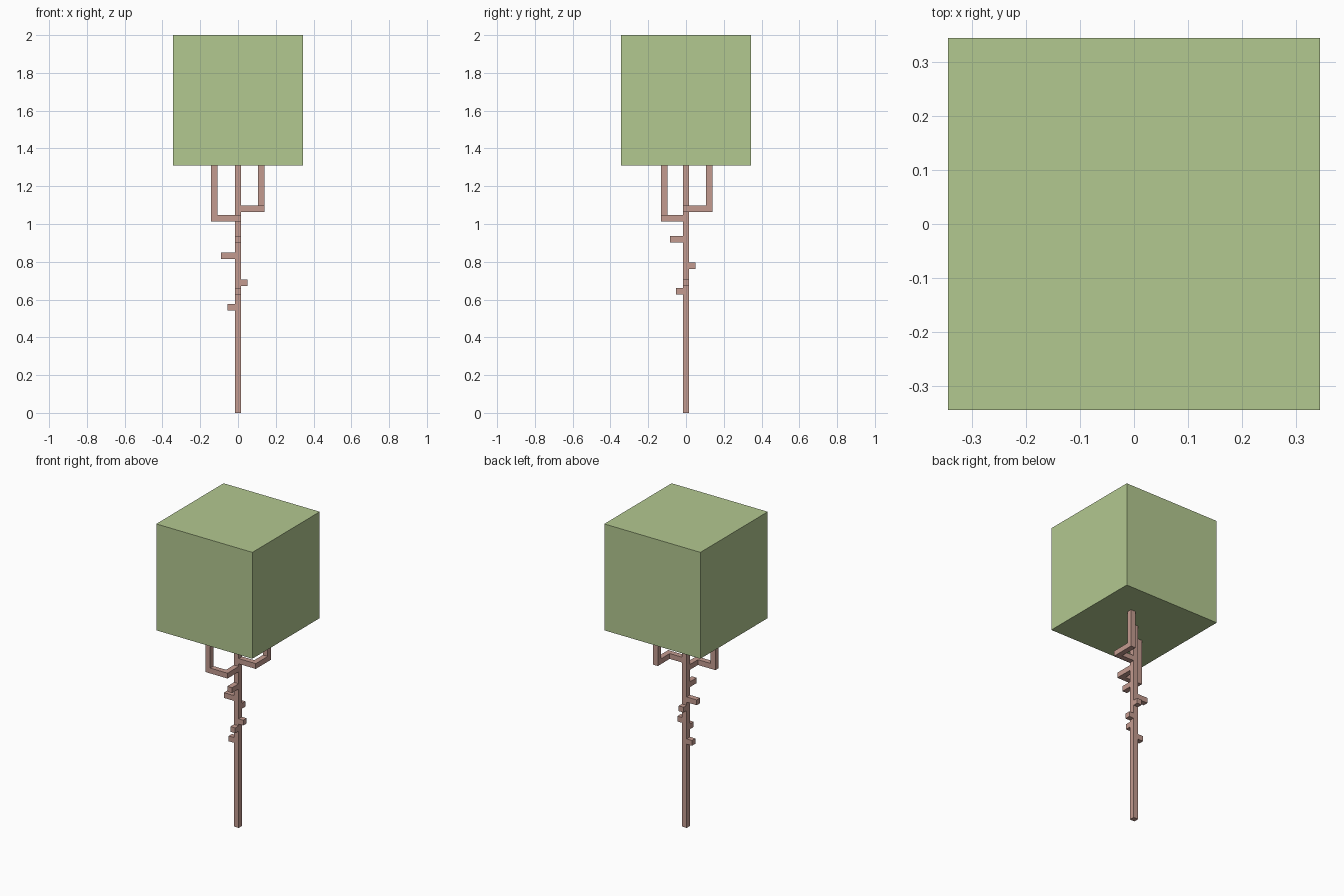
import bpy, bmesh
from mathutils import Vector, Matrix

if "Cube" in bpy.data.objects:
    bpy.data.objects.remove(bpy.data.objects["Cube"])

T = 0.0172           # half thickness of trunk and branches
LEAF_BOTTOM = 1.31


def material(name, color):
    m = bpy.data.materials.new(name)
    m.diffuse_color = color
    m.use_nodes = True
    m.node_tree.nodes["Principled BSDF"].inputs["Base Color"].default_value = m.diffuse_color
    return m


bark = material("bark", (0.55, 0.33, 0.28, 1))
leaf = material("leaf", (0.45, 0.58, 0.28, 1))


def add_box(bm, lo, hi):
    lo, hi = Vector(lo), Vector(hi)
    size = hi - lo
    mat = Matrix.Translation((lo + hi) / 2) @ Matrix.Diagonal((*size, 1))
    bmesh.ops.create_cube(bm, size=1, matrix=mat)


def make(name, boxes, mat):
    bm = bmesh.new()
    for lo, hi in boxes:
        add_box(bm, lo, hi)
    mesh = bpy.data.meshes.new(name)
    bm.to_mesh(mesh)
    bm.free()
    mesh.materials.append(mat)
    obj = bpy.data.objects.new(name, mesh)
    bpy.context.collection.objects.link(obj)
    return obj


def beam(a, b, end=T):
    """Square axis-aligned beam from the side of joint a past joint b by end."""
    a, b = Vector(a), Vector(b)
    d = (b - a).normalized()
    a, b = a + d * T, b + d * end
    side = Vector([0 if abs(c) > 0.5 else T for c in d])
    lo = Vector(map(min, a, b)) - side
    hi = Vector(map(max, a, b)) + side
    return lo, hi


# Trunk and leaf block
make("trunk", [((-T, -T, 0), (T, T, LEAF_BOTTOM))], bark)
make("leaf_block", [((-0.345, -0.345, LEAF_BOTTOM), (0.345, 0.345, 2))], leaf)

# Large bent branches that turn twice and rise into the leaves
bent = {
    "branch_left": [(0, 0, 1.03), (0, -0.115, 1.03), (-0.125, -0.115, 1.03)],
    "branch_right": [(0, 0, 1.081), (0.122, 0, 1.081), (0.122, 0.122, 1.081)],
}
for name, (p0, p1, p2) in bent.items():
    top = (p2[0], p2[1], LEAF_BOTTOM)
    make(name, [beam(p0, p1), beam(p1, p2), beam(p2, top, 0)], bark)

# Short twigs: height, direction, reach from the trunk axis
twigs = [
    (0.560, (-1, 0), 0.055),
    (0.645, (0, -1), 0.053),
    (0.690, (1, 0), 0.050),
    (0.778, (0, 1), 0.050),
    (0.832, (-1, 0), 0.089),
    (0.918, (0, -1), 0.085),
]
for i, (z, (dx, dy), reach) in enumerate(twigs):
    make(f"twig_{i + 1}", [beam((0, 0, z), (dx * reach, dy * reach, z), 0)], bark)
